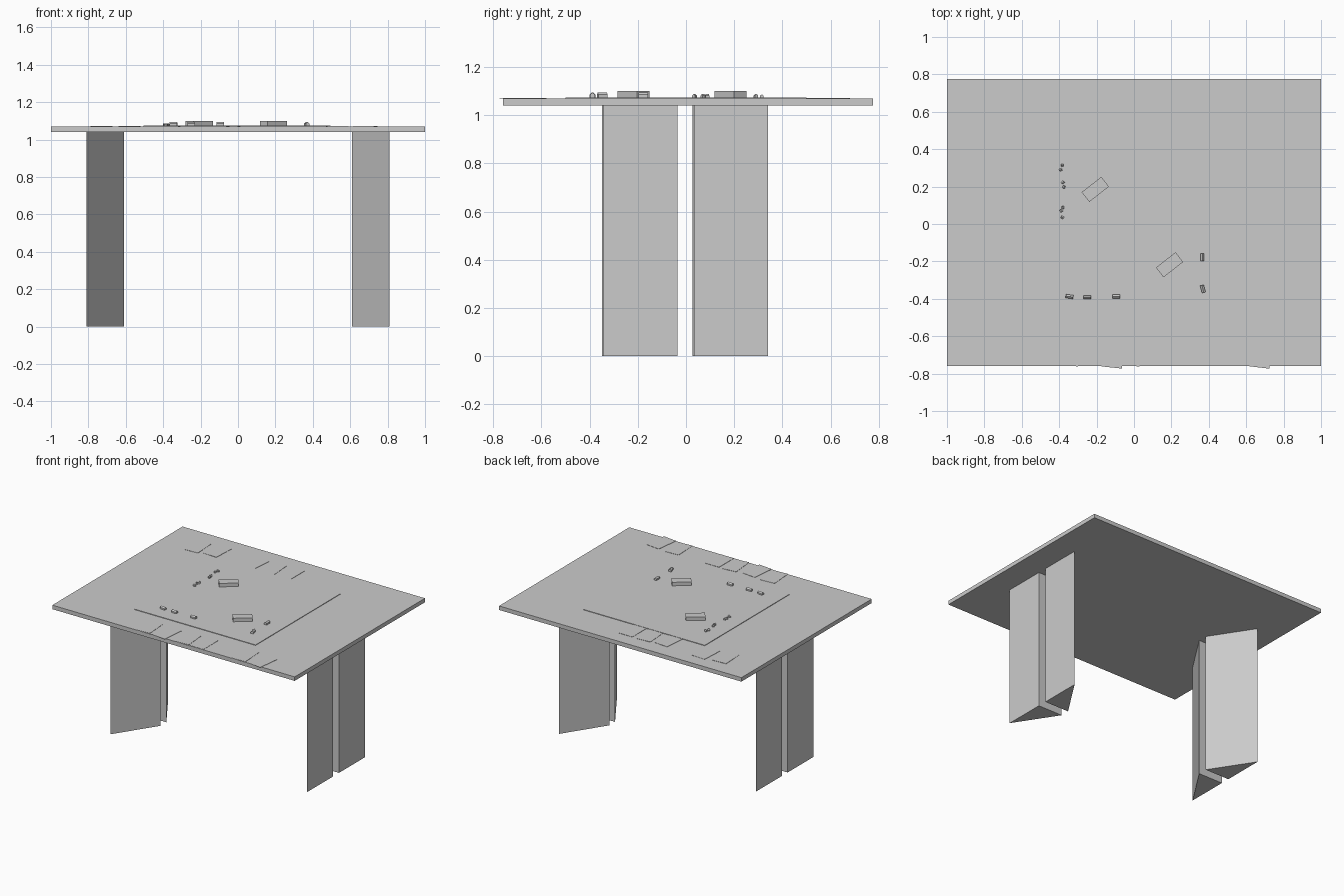
import bpy, bmesh
from mathutils import Matrix, Vector
from math import radians

cube = bpy.data.objects.get("Cube")
if cube:
    bpy.data.objects.remove(cube, do_unlink=True)

# One flat grey for everything
grey = bpy.data.materials.new("light grey")
grey.use_nodes = True
grey.diffuse_color = (0.6, 0.6, 0.6, 1)
grey.node_tree.nodes["Principled BSDF"].inputs["Base Color"].default_value = (0.6, 0.6, 0.6, 1)

TABLE_TOP = 1.07
BOARD_TOP = 1.074


def prism(name, outline, depth, matrix):
    """Extrude an xy outline along z by depth, then place it."""
    bm = bmesh.new()
    face = bm.faces.new([bm.verts.new((x, y, 0)) for x, y in outline])
    new = bmesh.ops.extrude_face_region(bm, geom=[face])["geom"]
    top = [v for v in new if isinstance(v, bmesh.types.BMVert)]
    bmesh.ops.translate(bm, verts=top, vec=(0, 0, depth))
    bmesh.ops.transform(bm, matrix=matrix, verts=bm.verts)
    bmesh.ops.recalc_face_normals(bm, faces=bm.faces)
    mesh = bpy.data.meshes.new(name)
    bm.to_mesh(mesh)
    bm.free()
    mesh.materials.append(grey)
    obj = bpy.data.objects.new(name, mesh)
    bpy.context.collection.objects.link(obj)
    return obj


def slab(name, x, y, z, w, d, h, angle=0):
    outline = [(-w / 2, -d / 2), (w / 2, -d / 2), (w / 2, d / 2), (-w / 2, d / 2)]
    turn = Matrix.Rotation(radians(angle), 4, "Z")
    return prism(name, outline, h, Matrix.Translation((x, y, z)) @ turn)


def house(name, x, y, length, width, height, angle=0):
    """Gabled block whose ridge runs along its length."""
    w = width / 2
    gable = [(-w, 0), (w, 0), (w, height * 0.55), (0, height), (-w, height * 0.55)]
    # profile x -> across, profile y -> up, extrusion -> along
    stand = Matrix(((0, 0, 1, -length / 2), (1, 0, 0, 0), (0, 1, 0, 0), (0, 0, 0, 1)))
    turn = Matrix.Rotation(radians(angle), 4, "Z")
    return prism(name, gable, length, Matrix.Translation((x, y, BOARD_TOP)) @ turn @ stand)


# Table top
slab("table_top", 0, 0.0075, 1.04, 2, 1.535, 0.03)

# Four triangular legs, mirrored in pairs
for sx, side in ((1, "left"), (-1, "right")):
    for sy, end in ((1, "back"), (-1, "front")):
        shift = -0.001 if sx > 0 else -0.007
        outline = [(sx * 0.81, sy * 0.034 + shift), (sx * 0.61, sy * 0.034 + shift),
                   (sx * 0.81, sy * 0.341 + shift)]
        prism(f"{end}_{side}_leg", outline, 1.04, Matrix())

# Game board and its two card piles
slab("game_board", -0.005, 0, TABLE_TOP, 1, 1, BOARD_TOP - TABLE_TOP)
for i, (x, y) in enumerate([(-0.207, 0.185), (0.19, -0.218)]):
    slab(f"card_pile_{i + 1}", x, y, BOARD_TOP, 0.133, 0.066, 0.026, 38)

# Loose cards laid along the front and back of the table
cards = [(-0.26, -0.67, 4), (-0.11, -0.68, -6), (0.06, -0.67, 5), (0.19, -0.67, 0),
         (0.53, -0.67, 3), (0.68, -0.68, -7),
         (-0.26, 0.57, -5), (-0.11, 0.58, 4), (0.03, 0.58, 0),
         (-0.73, 0.57, 3), (-0.58, 0.59, -3)]
for i, (x, y, angle) in enumerate(cards):
    slab(f"card_{i + 1}", x, y, TABLE_TOP, 0.11, 0.175, 0.002, angle)

# Large houses on the board
large = [(-0.345, -0.388, -8), (-0.25, -0.391, 0), (-0.095, -0.388, 0),
         (0.365, -0.178, 90), (0.368, -0.347, 105)]
for i, (x, y, angle) in enumerate(large):
    house(f"large_house_{i + 1}", x, y, 0.04, 0.02, 0.02, angle)

# Small houses on the board
small = [(-0.384, 0.315), (-0.392, 0.29), (-0.38, 0.222), (-0.375, 0.198),
         (-0.381, 0.088), (-0.389, 0.071), (-0.383, 0.035)]
for i, (x, y) in enumerate(small):
    house(f"small_house_{i + 1}", x, y, 0.015, 0.014, 0.013, 25 * i)
